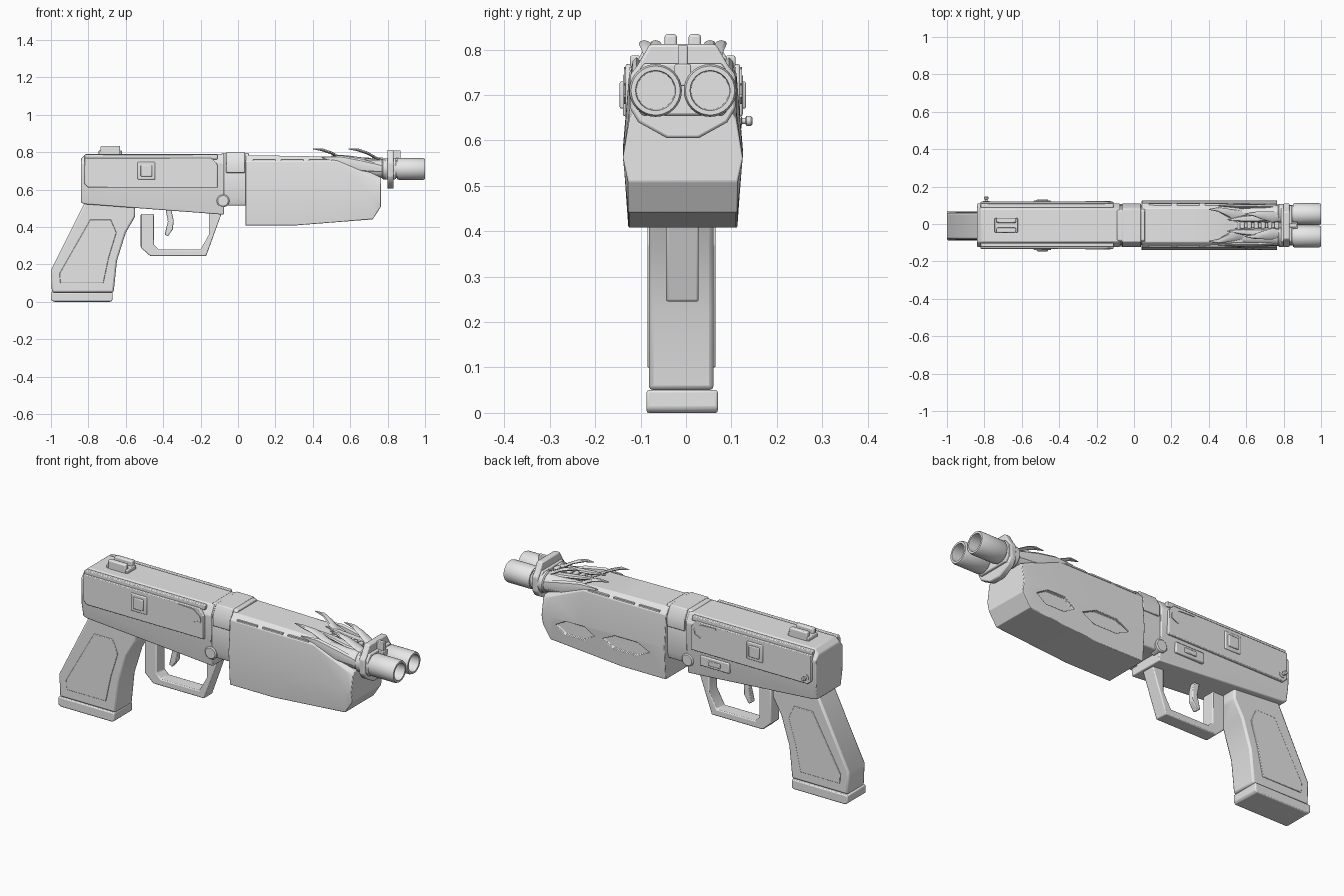
import bpy, bmesh, math
from mathutils import Vector

if "Cube" in bpy.data.objects:
    bpy.data.objects.remove(bpy.data.objects["Cube"])

MID = -0.007          # centre plane of the body
made = []

gray = bpy.data.materials.new("plain gray")
gray.use_nodes = True
gray.diffuse_color = (0.8, 0.8, 0.8, 1)
gray.node_tree.nodes["Principled BSDF"].inputs["Base Color"].default_value = (0.8, 0.8, 0.8, 1)


def loft(name, rings, bevel=0.0):
    """Skin a list of equal-length point rings and cap both ends."""
    bm = bmesh.new()
    rows = [[bm.verts.new(p) for p in ring] for ring in rings]
    n = len(rows[0])
    for a, b in zip(rows, rows[1:]):
        for i in range(n):
            j = (i + 1) % n
            bm.faces.new((a[i], a[j], b[j], b[i]))
    bm.faces.new(rows[0])
    bm.faces.new(rows[-1])
    bmesh.ops.recalc_face_normals(bm, faces=bm.faces)
    mesh = bpy.data.meshes.new(name)
    bm.to_mesh(mesh)
    bm.free()
    mesh.materials.append(gray)
    obj = bpy.data.objects.new(name, mesh)
    bpy.context.collection.objects.link(obj)
    if bevel:
        mod = obj.modifiers.new("soft edges", 'BEVEL')
        mod.width = bevel
        mod.segments = 2
        mod.limit_method = 'ANGLE'
    made.append(obj)
    return obj


def slab(name, profile, y0, y1, bevel=0.0):
    """Side profile (x, z) extruded across y."""
    return loft(name, [[(x, y, z) for x, z in profile] for y in (y0, y1)], bevel)


def box(name, x0, x1, y0, y1, z0, z1, bevel=0.0):
    return slab(name, [(x0, z0), (x1, z0), (x1, z1), (x0, z1)], y0, y1, bevel)


def hull(name, stations, bevel):
    """Mirrored cross-sections: each station is x and (half width, z) pairs."""
    rings = []
    for x, half in stations:
        rings.append([(x, MID + w, z) for w, z in half]
                     + [(x, MID - w, z) for w, z in reversed(half)])
    return loft(name, rings, bevel)


def tube(name, profile, y, z, axis='X', x=0.0, segs=32):
    """Turned part: (distance along axis, radius) pairs."""
    rings = []
    for d, r in profile:
        ring = []
        for k in range(segs):
            a = 2 * math.pi * k / segs
            u, v = r * math.cos(a), r * math.sin(a)
            ring.append((d, y + u, z + v) if axis == 'X' else (x + u, d, z + v))
        rings.append(ring)
    return loft(name, rings)


def horn(name, path, width, thick, upright=False):
    """Flattened tapering spike along a path of points."""
    rings = []
    for p, w in zip(path, width):
        ring = []
        for k in range(8):
            a = math.pi * k / 4
            u, v = w * math.cos(a), min(w, thick) * math.sin(a)
            ring.append(Vector(p) + Vector((0, v, u) if upright else (0, u, v)))
        rings.append(ring)
    return loft(name, rings)


# Receiver
hull("receiver", [(x, [(0.098, zb), (0.112, 0.60), (0.116, 0.74), (0.088, zt)])
                  for x, zb, zt in ((-0.84, 0.53, 0.765), (-0.815, 0.522, 0.79),
                                    (-0.075, 0.466, 0.79))], 0.005)

# Connecting collar
hull("collar", [(x, [(0.095, 0.515), (0.105, 0.55), (0.105, 0.75), (0.08, 0.795)])
                for x in (-0.09, 0.06)], 0.005)
hull("collar_band", [(x, [(0.114, 0.69), (0.116, 0.745), (0.088, 0.798)])
                     for x in (-0.065, 0.038)], 0.004)

# Handguard with a sloping nose
handguard = hull("handguard", [
    (x, [(0.120, zb), (0.132, 0.585 - 0.03 * x), (0.118, min(0.75, zt - 0.02)), (wt, zt)])
    for x, zb, zt, wt in ((0.04, 0.408, 0.783, 0.09), (0.30, 0.408, 0.78, 0.09),
                          (0.53, 0.426, 0.775, 0.09), (0.72, 0.441, 0.686, 0.105),
                          (0.765, 0.51, 0.665, 0.105))], 0.004)

# Long hexagonal recesses on the left of the handguard
for cx, half in ((0.27, 0.14), (0.57, 0.115)):
    cutter = slab("recess_cutter", [(cx - half, 0.53), (cx - half * 0.45, 0.494),
                                    (cx + half * 0.5, 0.494), (cx + half, 0.53),
                                    (cx + half * 0.45, 0.566), (cx - half * 0.5, 0.566)],
                  MID + 0.116, 0.2)
    cutter.hide_render = True
    cut = handguard.modifiers.new("recess", 'BOOLEAN')
    cut.object = cutter
    cut.solver = 'EXACT'
    bpy.context.view_layer.objects.active = handguard
    bpy.ops.object.modifier_move_to_index(modifier="recess", index=0)
    bpy.ops.object.modifier_apply(modifier="recess")
    made.remove(cutter)
    bpy.data.objects.remove(cutter)

# Grip, base and side panels
slab("grip", [(-0.81, 0.55), (-1.0, 0.17), (-0.995, 0.05), (-0.665, 0.05), (-0.647, 0.22),
              (-0.60, 0.37), (-0.55, 0.455), (-0.55, 0.55)], MID - 0.075, MID + 0.068, 0.01)
slab("grip_base", [(-1.0, 0.01), (-0.985, 0), (-0.68, 0), (-0.67, 0.01), (-0.67, 0.05),
                   (-1.0, 0.05)], MID - 0.08, MID + 0.077, 0.005)

# Trigger guard and trigger
slab("trigger_guard", [(-0.52, 0.47), (-0.52, 0.29), (-0.47, 0.245), (-0.17, 0.245),
                       (-0.085, 0.48), (-0.155, 0.48), (-0.155, 0.36), (-0.20, 0.28),
                       (-0.425, 0.28), (-0.45, 0.305), (-0.45, 0.47)],
     MID - 0.037, MID + 0.035, 0.005)
slab("trigger", [(-0.39, 0.51), (-0.375, 0.43), (-0.392, 0.36), (-0.375, 0.35),
                 (-0.347, 0.39), (-0.345, 0.44), (-0.36, 0.51)],
     MID - 0.015, MID + 0.015, 0.004)

# Details repeated on both sides
for s, side in ((1, "left"), (-1, "right")):
    def at(w):
        return MID + s * w
    slab(side + "_side_plate", [(-0.82, 0.63), (-0.80, 0.61), (-0.11, 0.61), (-0.11, 0.735),
                                (-0.14, 0.768), (-0.82, 0.768)], at(0.10), at(0.126), 0.004)
    box(side + "_top_rail", -0.82, -0.11, at(0.094), at(0.116), 0.762, 0.787, 0.004)
    box(side + "_button_frame", -0.537, -0.443, at(0.11), at(0.132), 0.653, 0.747, 0.005)
    box(side + "_button", -0.52, -0.46, at(0.12), at(0.139), 0.67, 0.73, 0.004)
    tube(side + "_pivot", [(at(0.06), 0.034), (at(0.108), 0.034), (at(0.113), 0.028)],
         0, 0.54, 'Y', -0.08)
    slab(side + "_grip_panel", [(-0.79, 0.44), (-0.955, 0.15), (-0.95, 0.10), (-0.72, 0.10),
                                (-0.69, 0.24), (-0.65, 0.37), (-0.68, 0.44)],
         at(0.06), at(0.078 if s < 0 else 0.072), 0.003)
    # Hooked trim on the plate
    trim = [(-0.26, 0.757), (-0.17, 0.753), (-0.13, 0.722), (-0.13, 0.70), (-0.165, 0.685)]
    for (xa, za), (xb, zb) in zip(trim, trim[1:]):
        d = Vector((xb - xa, zb - za)).normalized() * 0.005
        slab(side + "_trim", [(xa - d.y, za + d.x), (xb - d.y, zb + d.x),
                              (xb + d.y, zb - d.x), (xa + d.y, za - d.x)], at(0.12), at(0.13))
    # Slim seam strips on the handguard
    for k in range(3):
        box(side + "_seam", 0.08 + k * 0.15, 0.20 + k * 0.15, at(0.10), at(0.117),
            0.754, 0.762)

    # Hollow barrel with a wider muzzle
    tube(side + "_barrel", [(0.45, 0.048), (0.85, 0.048), (0.85, 0.054), (0.858, 0.058),
                            (0.99, 0.058), (1.0, 0.054), (1.0, 0.044), (0.88, 0.042)],
         at(0.06), 0.71)
    tube(side + "_barrel_ring", [(0.77, 0.05), (0.775, 0.055), (0.80, 0.055)], at(0.06), 0.71)

    # Swept-back thorns over the barrels
    for dx, tip, root, z in ((0, 0.085, 0.05, 0), (0.19, 0.06, 0.045, 0)):
        horn(side + "_thorn", [(0.40 + dx, at(tip), 0.818), (0.45 + dx, at(tip), 0.813),
                               (0.50 + dx, at((tip + root) / 2), 0.796),
                               (0.55 + dx, at(root), 0.768), (0.60 + dx, at(root), 0.745)],
             [0.002, 0.012, 0.022, 0.03, 0.02], 0.008)
    horn(side + "_leaf", [(0.45, at(0.105), 0.772), (0.55, at(0.102), 0.755),
                          (0.66, at(0.102), 0.728), (0.78, at(0.098), 0.71)],
         [0.002, 0.028, 0.036, 0.022], 0.012, True)
    horn(side + "_inner_leaf", [(0.50, at(0.03), 0.785), (0.58, at(0.035), 0.773),
                                (0.68, at(0.04), 0.76), (0.78, at(0.05), 0.752)],
         [0.002, 0.016, 0.022, 0.014], 0.01)
    # Rear sight post
    box(side + "_rear_sight", -0.735, -0.63, at(0.013), at(0.04), 0.78, 0.834, 0.006)

box("rear_sight_base", -0.745, -0.62, MID - 0.038, MID + 0.038, 0.78, 0.808, 0.004)

# Spine of small beads between the barrels
box("spine", 0.50, 0.80, MID - 0.014, MID + 0.014, 0.70, 0.752, 0.004)
for k in range(7):
    x = 0.53 + k * 0.037
    box("spine_bead", x, x + 0.024, MID - 0.018, MID + 0.018, 0.74, 0.772, 0.006)

# Barrel clamp and front sight
hull("barrel_clamp", [(x, [(0.035, 0.605), (0.098, 0.64), (0.116, 0.67), (0.116, 0.745),
                           (0.10, 0.765), (0.073, 0.812)]) for x in (0.798, 0.832)], 0.006)
hull("clamp_band", [(x, [(0.09, 0.655), (0.106, 0.68), (0.106, 0.74), (0.085, 0.77)])
                    for x in (0.787, 0.845)], 0.005)
box("front_sight", 0.80, 0.87, MID - 0.011, MID + 0.011, 0.75, 0.81, 0.003)
box("front_sight_base", 0.80, 0.875, MID - 0.018, MID + 0.018, 0.72, 0.768, 0.003)

# Left-hand catch plate and knob
box("catch_plate", -0.33, -0.16, MID + 0.09, MID + 0.118, 0.535, 0.59, 0.005)
box("catch", -0.28, -0.21, MID + 0.10, MID + 0.124, 0.55, 0.575, 0.003)
tube("knob", [(0.09, 0.017), (0.122, 0.017), (0.123, 0.007), (0.131, 0.007), (0.133, 0.011),
              (0.143, 0.011), (0.147, 0.007)], 0, 0.643, 'Y', -0.79, 20)

# Smooth the turned parts, keep hard edges sharp
for obj in bpy.context.selected_objects:
    obj.select_set(False)
for obj in made:
    obj.select_set(True)
bpy.context.view_layer.objects.active = made[0]
bpy.ops.object.shade_smooth_by_angle(angle=math.radians(32))
